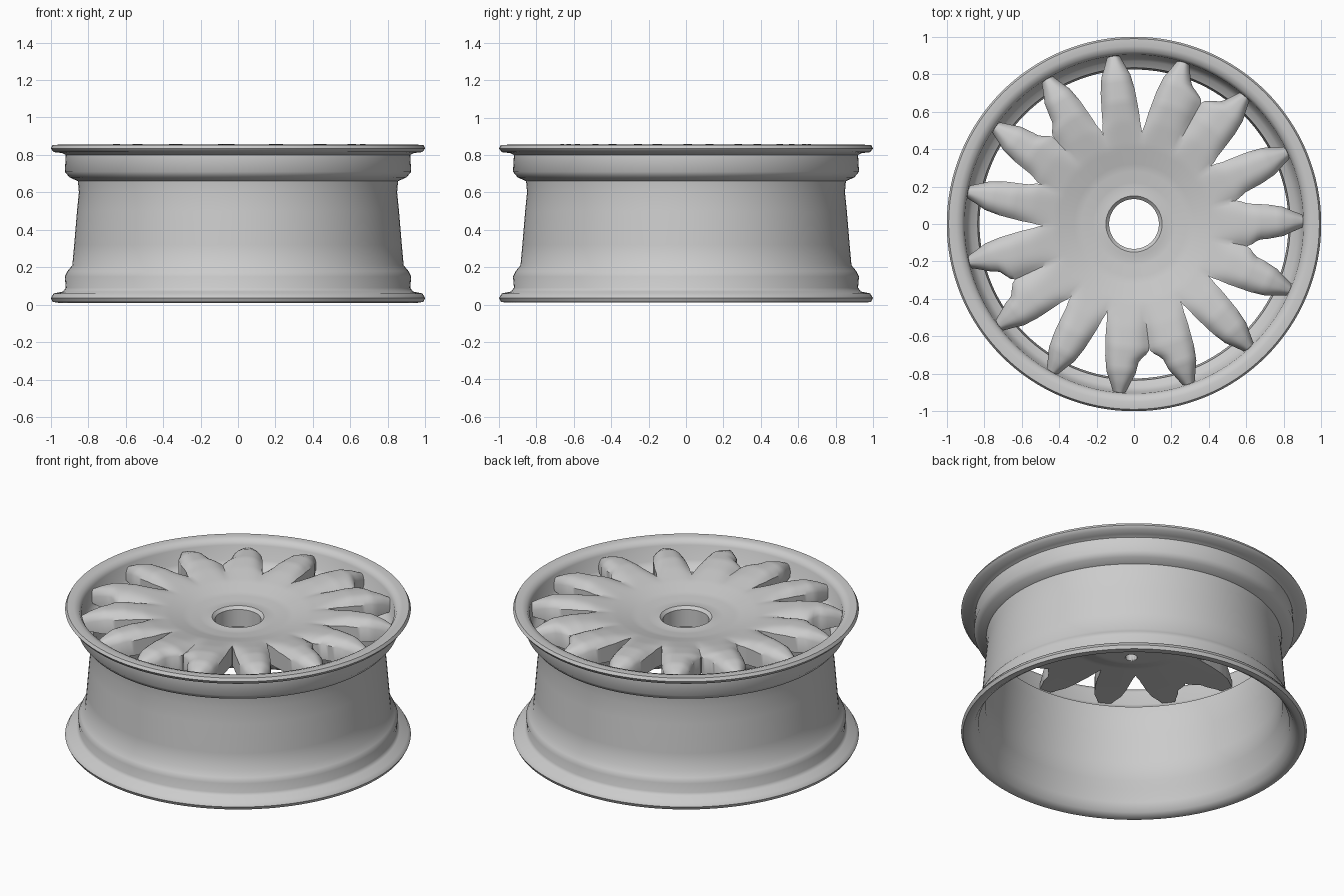
import bpy
import bmesh
import math
from mathutils import Vector

cube = bpy.data.objects.get("Cube")
if cube:
    bpy.data.objects.remove(cube)

SPOKES = 15
PITCH = 2 * math.pi / SPOKES
START = math.radians(1)

metal = bpy.data.materials.new("light grey metal")
metal.use_nodes = True
metal.diffuse_color = (0.6, 0.6, 0.6, 1)
metal.node_tree.nodes["Principled BSDF"].inputs["Base Color"].default_value = (0.6, 0.6, 0.6, 1)


def finish(name, bm, angle=40):
    bmesh.ops.recalc_face_normals(bm, faces=bm.faces)
    mesh = bpy.data.meshes.new(name)
    bm.to_mesh(mesh)
    bm.free()
    obj = bpy.data.objects.new(name, mesh)
    bpy.context.collection.objects.link(obj)
    mesh.materials.append(metal)
    bpy.ops.object.select_all(action='DESELECT')
    obj.select_set(True)
    bpy.context.view_layer.objects.active = obj
    bpy.ops.object.shade_smooth_by_angle(angle=math.radians(angle))
    return obj


def smooth(t):
    t = max(0, min(1, t))
    return t * t * (3 - 2 * t)


def sample(points, x):
    """Smoothly interpolate a short list of (x, y) points."""
    for (x0, y0), (x1, y1) in zip(points, points[1:]):
        if x <= x1:
            return y0 + (y1 - y0) * max(0, (x - x0) / (x1 - x0))
    return points[-1][1]


# Rim: closed (radius, height) section spun around the axle
outside = [(0.96, 0.01), (0.99, 0.015), (1, 0.035), (0.985, 0.06), (0.935, 0.07),
           (0.92, 0.09), (0.925, 0.15), (0.91, 0.18), (0.885, 0.21), (0.875, 0.32),
           (0.86, 0.5), (0.85, 0.6), (0.855, 0.66), (0.9, 0.68), (0.925, 0.71),
           (0.92, 0.8), (0.94, 0.81), (0.985, 0.815), (1, 0.835), (0.99, 0.853)]
inside = [(0.95, 0.855), (0.92, 0.845), (0.905, 0.82), (0.895, 0.73), (0.87, 0.7),
          (0.835, 0.68), (0.825, 0.6), (0.835, 0.5), (0.85, 0.32), (0.86, 0.2),
          (0.89, 0.16), (0.9, 0.08), (0.93, 0.03)]
bm = bmesh.new()
ring = [bm.verts.new((r, 0, z)) for r, z in outside + inside]
edges = [bm.edges.new((ring[i - 1], ring[i])) for i in range(len(ring))]
bmesh.ops.spin(bm, geom=ring + edges, cent=(0, 0, 0), axis=(0, 0, 1),
               angle=2 * math.pi, steps=128, use_merge=True)
bmesh.ops.remove_doubles(bm, verts=bm.verts, dist=0.0005)
finish("rim", bm, 50)

# Spoked face: petals that fuse into a dished centre
TOP = [(0.13, 0.765), (0.15, 0.785), (0.2, 0.78), (0.3, 0.79), (0.42, 0.82),
       (0.55, 0.845), (0.66, 0.858), (0.78, 0.852), (0.85, 0.83), (0.91, 0.8)]
UNDER = [(0.13, 0.66), (0.3, 0.66), (0.42, 0.7), (0.7, 0.72), (0.91, 0.73)]
PETAL = [(0.4, 0.1), (0.6, 0.1), (0.72, 0.092), (0.8, 0.078), (0.85, 0.055), (0.91, 0.03)]
# radius where the slot after each spoke begins, counter-clockwise from +x
SLOT = [0.55, 0.51, 0.74, 0.47, 0.5, 0.63, 0.54, 0.47, 0.7, 0.51, 0.47, 0.67, 0.47, 0.47, 0.61]
RADII = [0.133, 0.14, 0.15, 0.17] + [0.2 + 0.02 * i for i in range(36)] + [0.91]
ACROSS = 12


def half_angle(r, slot):
    full = PITCH / 2
    petal = min(full, sample(PETAL, r) / r)
    return full + (petal - full) * smooth((r - slot) / 0.07)


bm = bmesh.new()
for k in range(SPOKES):
    rows = []
    for r in RADII:
        row = []
        for j in range(ACROSS + 1):
            u = 2 * j / ACROSS - 1
            slot = SLOT[k] if u > 0 else SLOT[k - 1]
            a = START + k * PITCH + u * half_angle(r, slot)
            z = sample(TOP, r) - 0.04 * abs(u) ** 3 * smooth((r - 0.4) / 0.3)
            row.append(bm.verts.new((r * math.cos(a), r * math.sin(a), z)))
        rows.append(row)
    for lower, upper in zip(rows, rows[1:]):
        for j in range(ACROSS):
            bm.faces.new((lower[j], upper[j], upper[j + 1], lower[j + 1]))
bmesh.ops.remove_doubles(bm, verts=bm.verts, dist=0.0005)
result = bmesh.ops.extrude_face_region(bm, geom=bm.faces[:], use_keep_orig=True)
for v in result["geom"]:
    if isinstance(v, bmesh.types.BMVert):
        v.co.z = sample(UNDER, Vector(v.co.xy).length)
face = finish("spoked_face", bm)

# Lug pockets sunk into the underside of the hub
bm = bmesh.new()
for k in range(5):
    a = math.radians(90) + k * math.tau / 5
    made = bmesh.ops.create_cone(bm, cap_ends=True, segments=20, radius1=0.035,
                                 radius2=0.035, depth=0.12)
    bmesh.ops.translate(bm, verts=made["verts"],
                        vec=(0.23 * math.cos(a), 0.23 * math.sin(a), 0.67))
cutter = finish("lug_pocket_cutter", bm)
cutter.hide_render = True
cutter.hide_viewport = True
cut = face.modifiers.new("lug pockets", 'BOOLEAN')
cut.operation = 'DIFFERENCE'
cut.solver = 'EXACT'
cut.object = cutter
